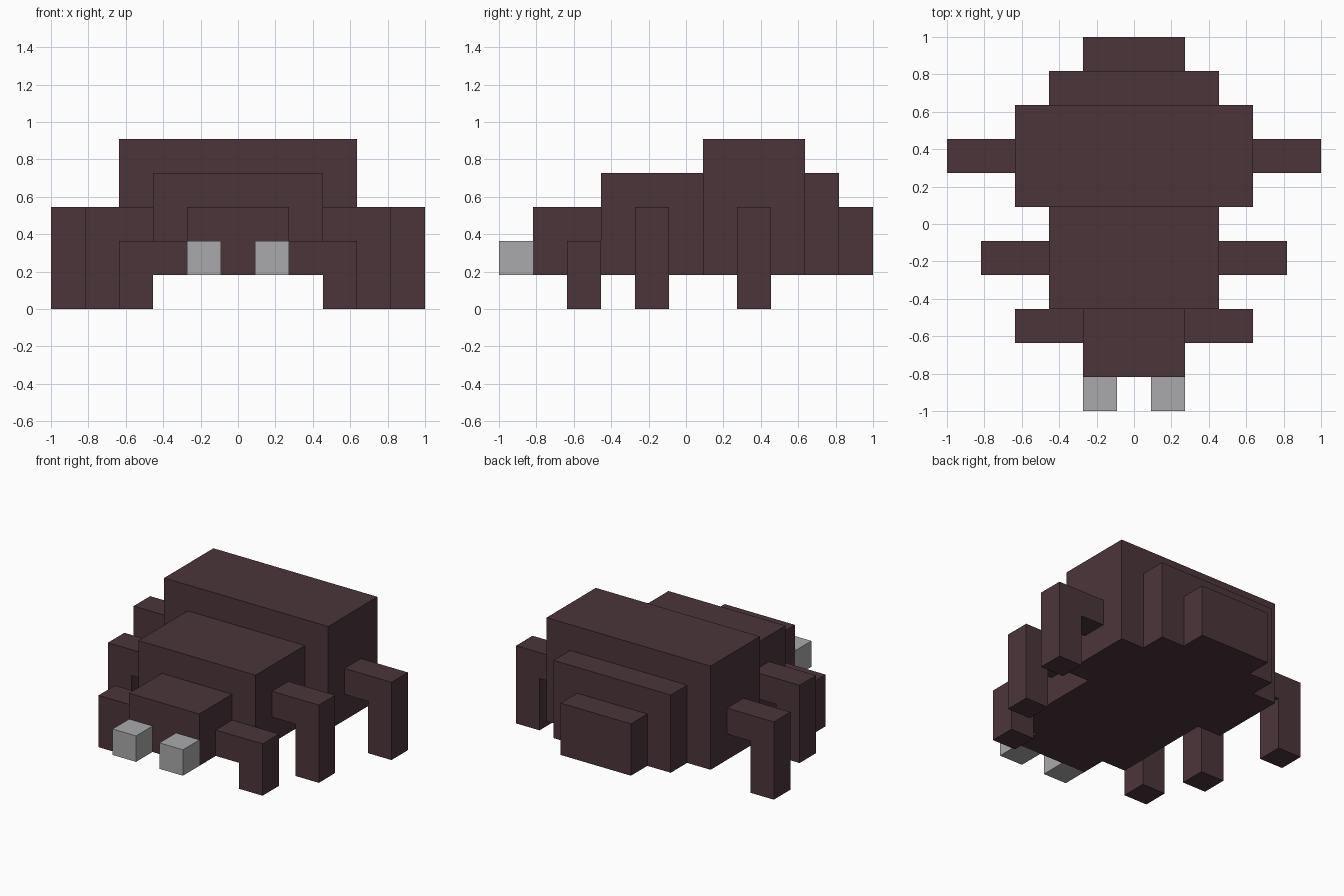
import bpy
import bmesh

cube = bpy.data.objects.get("Cube")
if cube:
    bpy.data.objects.remove(cube, do_unlink=True)

U = 2 / 11  # one block of the model's grid


def material(name, rgb):
    """Flat material from 0-255 sRGB values."""
    lin = [((c / 255 + 0.055) / 1.055) ** 2.4 for c in rgb] + [1.0]
    mat = bpy.data.materials.new(name)
    mat.use_nodes = True
    mat.diffuse_color = lin
    bsdf = next(n for n in mat.node_tree.nodes if n.type == 'BSDF_PRINCIPLED')
    bsdf.inputs["Base Color"].default_value = lin
    bsdf.inputs["Roughness"].default_value = 0.9
    return mat


shell = material("dark brown shell", (75, 53, 58))
grey = material("light grey", (170, 170, 172))


def prism(name, profile, y0, y1, mat):
    """Extrude an (x, z) outline from y0 to y1, all in blocks."""
    bm = bmesh.new()
    face = bm.faces.new([bm.verts.new((x * U, y0 * U, z * U)) for x, z in profile])
    ext = bmesh.ops.extrude_face_region(bm, geom=[face])
    verts = [v for v in ext["geom"] if isinstance(v, bmesh.types.BMVert)]
    bmesh.ops.translate(bm, verts=verts, vec=(0, (y1 - y0) * U, 0))
    bmesh.ops.recalc_face_normals(bm, faces=bm.faces)
    mesh = bpy.data.meshes.new(name)
    bm.to_mesh(mesh)
    bm.free()
    mesh.materials.append(mat)
    obj = bpy.data.objects.new(name, mesh)
    bpy.context.collection.objects.link(obj)
    return obj


def box(name, x0, x1, y0, y1, z0, z1, mat):
    return prism(name, [(x0, z0), (x1, z0), (x1, z1), (x0, z1)], y0, y1, mat)


# Body segments: name, half width, front, back, top
for name, w, y0, y1, top in [
    ("head", 1.5, -4.5, -2.5, 3),
    ("thorax", 2.5, -2.5, 0.5, 4),
    ("abdomen", 3.5, 0.5, 3.5, 5),
    ("rear_segment", 2.5, 3.5, 4.5, 4),
    ("tail", 1.5, 4.5, 5.5, 3),
]:
    box(name, -w, w, y0, y1, 1, top, shell)

for side, s in (("left", 1), ("right", -1)):
    # Mandibles
    box(f"{side}_mandible", s * 0.5, s * 1.5, -5.5, -4.5, 1, 2, grey)
    # Bent legs: name, inner x, front, top
    for name, x, y, top in [
        ("front_leg", 1.5, -3.5, 2),
        ("middle_leg", 2.5, -1.5, 3),
        ("back_leg", 3.5, 1.5, 3),
    ]:
        outline = [(x, top), (x + 2, top), (x + 2, 0),
                   (x + 1, 0), (x + 1, top - 1), (x, top - 1)]
        prism(f"{side}_{name}", [(s * a, b) for a, b in outline], y, y + 1, shell)
